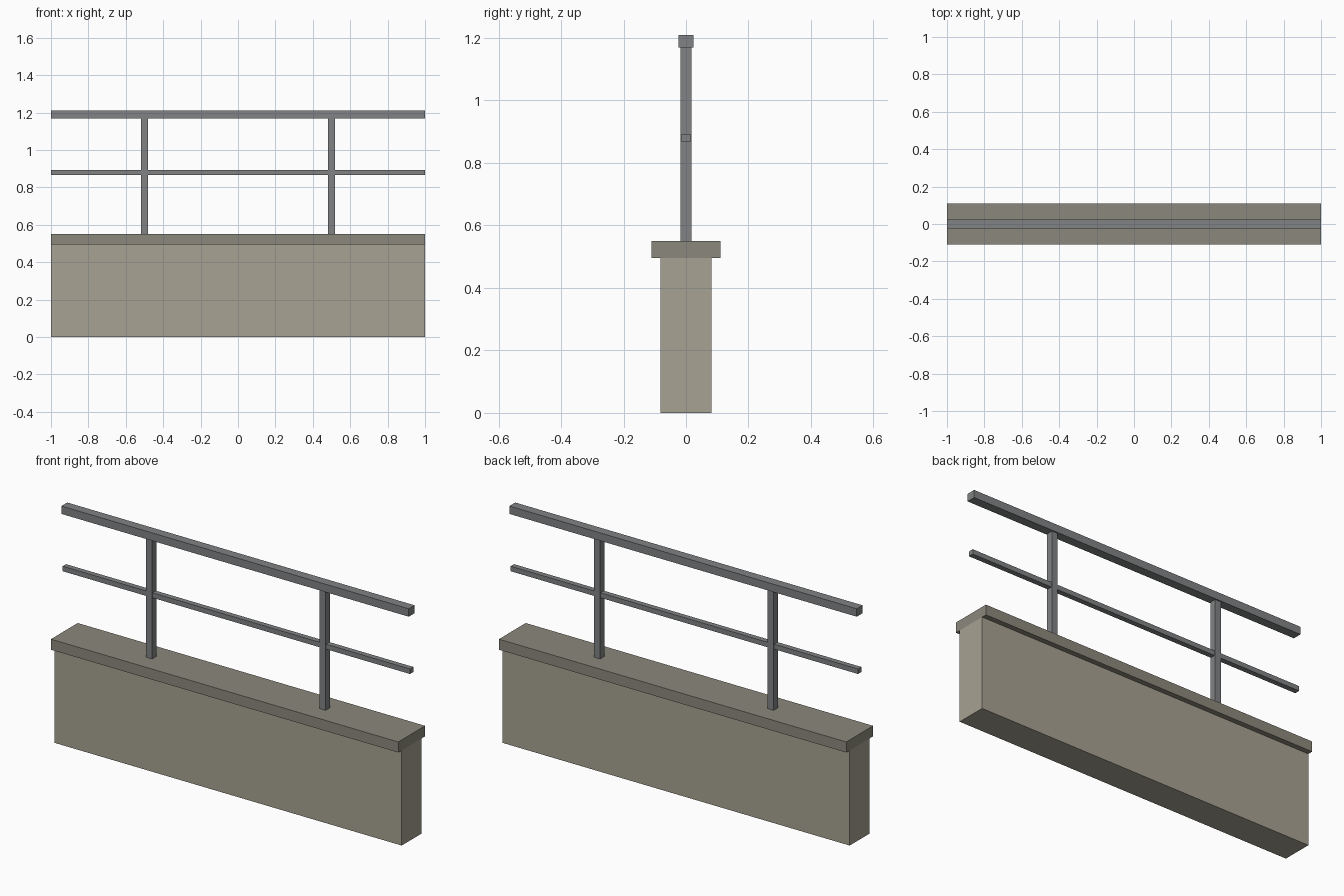
import bpy

if "Cube" in bpy.data.objects:
    bpy.data.objects.remove(bpy.data.objects["Cube"])


def material(name, rgb):
    m = bpy.data.materials.new(name)
    m.diffuse_color = (*rgb, 1)
    m.use_nodes = True
    m.node_tree.nodes["Principled BSDF"].inputs["Base Color"].default_value = m.diffuse_color
    return m


stone = material("stone", (0.39, 0.36, 0.29))
coping_stone = material("coping_stone", (0.26, 0.25, 0.20))
metal = material("metal", (0.22, 0.225, 0.23))


def box(name, x, width, depth, z0, z1, mat):
    """Box centred on y = 0, spanning z0 to z1."""
    bpy.ops.mesh.primitive_cube_add(size=1, location=(x, 0, (z0 + z1) / 2))
    ob = bpy.context.object
    ob.name = name
    ob.scale = (width, depth, z1 - z0)
    bpy.ops.object.transform_apply(location=False, rotation=False, scale=True)
    ob.data.materials.append(mat)
    return ob


# Low wall with overhanging coping
box("wall", 0, 2, 0.164, 0, 0.495, stone)
box("coping", 0, 2, 0.22, 0.495, 0.55, coping_stone)

# Posts standing on the coping
for side, x in (("left", -0.5), ("right", 0.5)):
    box(f"{side}_post", x, 0.035, 0.035, 0.55, 1.169, metal)

# Horizontal rails
box("middle_rail", 0, 2, 0.028, 0.867, 0.893, metal)
box("top_rail", 0, 2, 0.048, 1.169, 1.21, metal)
